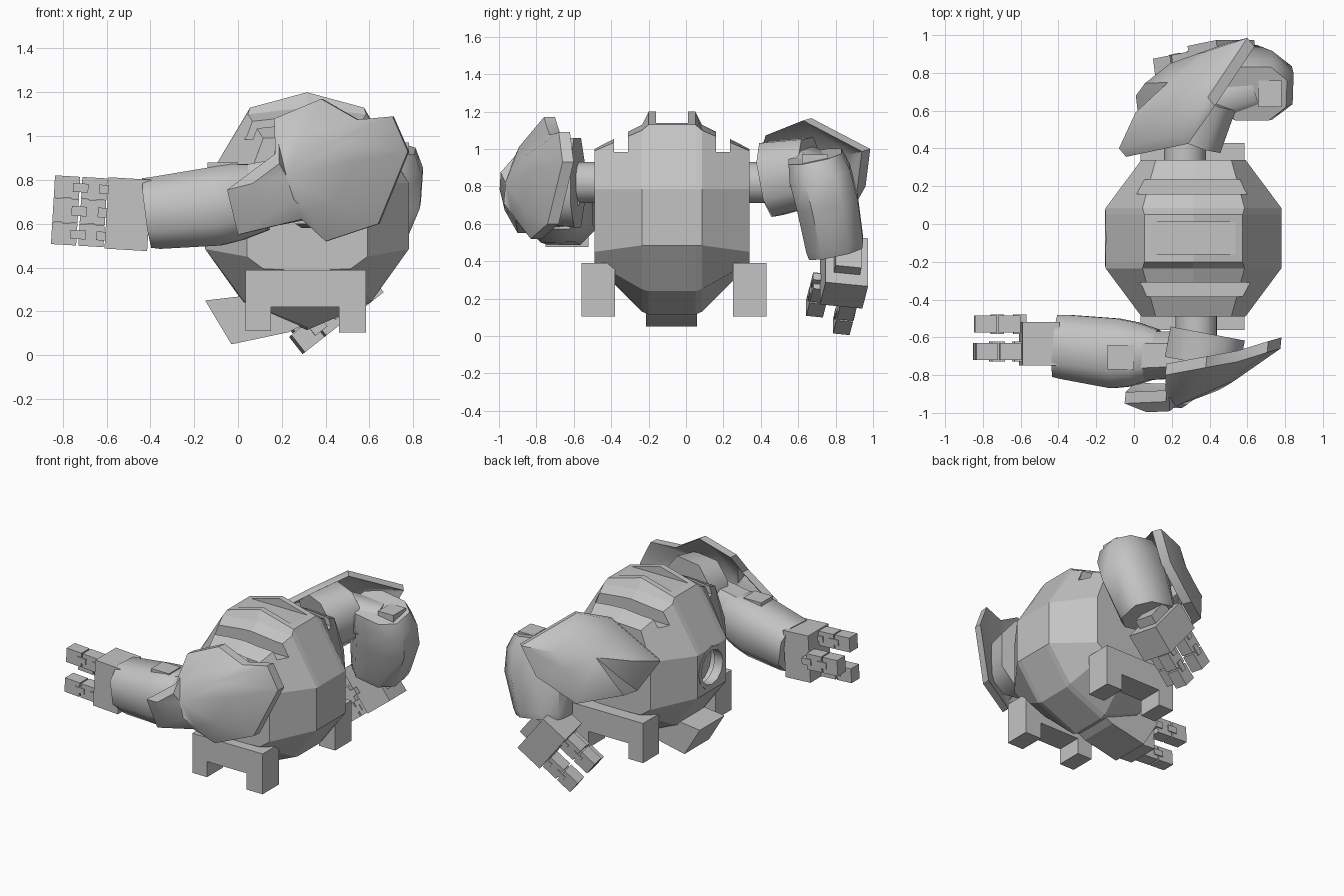
import bpy, bmesh, math
from mathutils import Vector, Matrix

cube = bpy.data.objects.get("Cube")
if cube:
    bpy.data.objects.remove(cube, do_unlink=True)

grey = bpy.data.materials.new("plain grey")
grey.use_nodes = True
grey.diffuse_color = (0.55, 0.55, 0.55, 1)
for node in grey.node_tree.nodes:
    if node.type == 'BSDF_PRINCIPLED':
        node.inputs["Base Color"].default_value = grey.diffuse_color


def finish(name, bm, smooth=0):
    bmesh.ops.recalc_face_normals(bm, faces=bm.faces)
    mesh = bpy.data.meshes.new(name)
    bm.to_mesh(mesh)
    bm.free()
    mesh.materials.append(grey)
    obj = bpy.data.objects.new(name, mesh)
    bpy.context.collection.objects.link(obj)
    if smooth:
        activate(obj)
        bpy.ops.object.shade_smooth_by_angle(angle=math.radians(smooth))
    return obj


def activate(obj):
    bpy.ops.object.select_all(action='DESELECT')
    obj.select_set(True)
    bpy.context.view_layer.objects.active = obj


def loft(name, rings, smooth=0):
    bm = bmesh.new()
    rows = [[bm.verts.new(p) for p in r] for r in rings]
    n = len(rows[0])
    for a, b in zip(rows, rows[1:]):
        for i in range(n):
            j = (i + 1) % n
            bm.faces.new((a[i], a[j], b[j], b[i]))
    bm.faces.new(rows[0])
    bm.faces.new(rows[-1])
    return finish(name, bm, smooth)


def box(name, x, y, z, frame=Matrix()):
    bm = bmesh.new()
    bmesh.ops.create_cube(bm, size=1)
    for v in bm.verts:
        v.co = [r[0] + (c + 0.5) * (r[1] - r[0]) for r, c in zip((x, y, z), v.co)]
    bm.transform(frame)
    return finish(name, bm)


def cylinder(name, centre, axis, radius, depth, sides=24):
    bm = bmesh.new()
    bmesh.ops.create_cone(bm, cap_ends=True, segments=sides, radius1=radius,
                          radius2=radius, depth=depth)
    turn = Vector((0, 0, 1)).rotation_difference(Vector(axis)).to_matrix().to_4x4()
    bm.transform(Matrix.Translation(centre) @ turn)
    return finish(name, bm, 40)


def cut(obj, cutter):
    cutter.hide_render = True
    mod = obj.modifiers.new("cut", 'BOOLEAN')
    mod.operation, mod.object, mod.solver = 'DIFFERENCE', cutter, 'EXACT'
    activate(obj)
    bpy.ops.object.modifier_apply(modifier=mod.name)
    bpy.data.objects.remove(cutter, do_unlink=True)


def limb(name, stations, side=(0, 1, 0), smooth=50):
    """Chamfered eight-sided tube; stations are (centre, half width, half height)."""
    along = Vector(stations[-1][0]) - Vector(stations[0][0])
    across = Vector(side)
    across = (across - along * across.dot(along) / along.length_squared).normalized()
    up = along.normalized().cross(across)
    k = 0.5
    outline = [(1, -k), (1, k), (k, 1), (-k, 1), (-1, k), (-1, -k), (-k, -1), (k, -1)]
    return loft(name, [[Vector(c) + across * a * w + up * b * h for a, b in outline]
                       for c, w, h in stations], smooth)


def pad(name, centre, rim, inward, bulge, thickness=0.06):
    """Domed plate: hub, bulged middle ring and rim, thickened towards the arm."""
    bm = bmesh.new()
    inward = Vector(inward).normalized()
    hub_co = Vector(centre)
    n = len(rim)
    edges = []
    for shift in (Vector(), inward * thickness):
        hub = bm.verts.new(hub_co + shift)
        ring = [bm.verts.new(hub_co.lerp(Vector(p), 0.55) - inward * bulge + shift) for p in rim]
        edge = [bm.verts.new(Vector(p) + shift) for p in rim]
        edges.append(edge)
        for i in range(n):
            j = (i + 1) % n
            bm.faces.new((hub, ring[i], ring[j]))
            bm.faces.new((ring[i], edge[i], edge[j], ring[j]))
    a, b = edges
    for i in range(n):
        j = (i + 1) % n
        bm.faces.new((a[i], a[j], b[j], b[i]))
    return finish(name, bm, 42)


# Body: ten-sided rings along y
MID_X = 0.315


def body_ring(y, half):
    right = [(MID_X + dx, y, z) for dx, z in half]
    left = [(MID_X - dx, y, z) for dx, z in reversed(half) if dx]
    return [Vector(p) for p in right + left]


end = [(0, 1.0), (0.2, 0.99), (0.275, 0.785), (0.275, 0.45), (0.2, 0.395), (0, 0.385)]
shoulder = [(0, 1.13), (0.27, 1.1), (0.465, 0.785), (0.465, 0.485), (0.29, 0.25), (0, 0.13)]
crown = [(0, 1.2), (0.26, 1.13), (0.465, 0.785), (0.465, 0.485), (0.29, 0.24), (0, 0.115)]
body = loft("body", [body_ring(-0.49, end), body_ring(-0.235, shoulder),
                     body_ring(-0.2, crown), body_ring(0.05, crown),
                     body_ring(0.085, shoulder), body_ring(0.34, end)])
for y0, y1, z in ((-0.16, 0.01, 1.14), (0.16, 0.235, 0.985), (-0.385, -0.31, 0.985)):
    cut(body, box("top_groove_cutter", (-0.5, 1.2), (y0, y1), (z, 1.5)))

# Round eye socket in the leading face
eye = (-0.12, -0.075, 0.645)
cut(body, cylinder("eye_cutter", eye, (1, 0, 0), 0.15, 0.16, 12))
socket = cylinder("eye_rim", eye, (1, 0, 0), 0.149, 0.065, 12)
cut(socket, cylinder("rim_cutter", eye, (1, 0, 0), 0.12, 0.2, 12))

# Jaw flap under the eye
flap = [(-0.15, 0.25), (0.02, 0.27), (0.3, 0.14), (0.23, 0.105), (-0.03, 0.05)]
loft("jaw_flap", [[Vector((x, y, z)) for x, z in flap] for y in (-0.215, 0.06)])

# Bracket feet and shoulder axles
bracket = [(0.035, 0.11), (0.15, 0.11), (0.15, 0.22), (0.46, 0.22),
           (0.46, 0.105), (0.585, 0.105), (0.585, 0.39), (0.035, 0.39)]
for label, y0, y1 in (("front", -0.56, -0.38), ("back", 0.25, 0.43)):
    loft(label + "_foot", [[Vector((x, y, z)) for x, z in bracket] for y in (y0, y1)])
cylinder("front_axle", (0.33, -0.54, 0.82), (0, 1, 0), 0.11, 0.2)
cylinder("back_axle", (0.27, 0.42, 0.82), (0, 1, 0), 0.11, 0.26)

# Front arm, reaching ahead
limb("front_shoulder", [((0.39, -0.58, 0.82), 0.2, 0.24), ((0.36, -0.74, 0.82), 0.2, 0.22)],
     side=(1, 0, 0))
limb("front_upper_arm", [((0.36, -0.69, 0.78), 0.12, 0.15), ((0.0, -0.7, 0.71), 0.13, 0.15)])
limb("front_forearm", [((0.12, -0.69, 0.72), 0.13, 0.15), ((0.0, -0.69, 0.7), 0.17, 0.175),
                       ((-0.1, -0.685, 0.68), 0.185, 0.18),
                       ((-0.37, -0.65, 0.65), 0.17, 0.165),
                       ((-0.41, -0.645, 0.65), 0.165, 0.16)])
box("front_elbow_hinge", (-0.14, 0.0), (-0.77, -0.64), (0.8, 0.88))
pad("front_shoulder_pad", (0.22, -0.965, 0.82),
    [(0.165, -0.80, 1.08), (0.38, -0.76, 1.17), (0.545, -0.73, 1.075), (0.705, -0.68, 1.09),
     (0.775, -0.66, 0.93), (0.64, -0.74, 0.6), (0.40, -0.83, 0.52), (0.29, -0.91, 0.62),
     (0.0, -0.90, 0.55), (-0.05, -0.95, 0.755), (0.17, -0.94, 0.92)], (0.1, 1, 0), 0.04)

# Back arm, hanging with a bent elbow
limb("back_shoulder", [((0.29, 0.46, 0.84), 0.18, 0.2), ((0.38, 0.68, 0.88), 0.17, 0.18)],
     side=(1, 0, 0))
limb("back_upper_arm", [((0.34, 0.63, 0.88), 0.12, 0.13), ((0.62, 0.72, 0.85), 0.13, 0.12)])
limb("back_forearm", [((0.63, 0.69, 0.96), 0.145, 0.18), ((0.635, 0.715, 0.87), 0.165, 0.21),
                      ((0.62, 0.755, 0.72), 0.165, 0.215),
                      ((0.56, 0.795, 0.49), 0.155, 0.18), ((0.55, 0.8, 0.45), 0.145, 0.17)])
box("back_elbow_hinge", (0.66, 0.78), (0.62, 0.76), (0.9, 0.97))
pad("back_shoulder_pad", (0.18, 0.75, 0.94),
    [(0.60, 0.985, 1.0), (0.39, 0.67, 1.165), (0.25, 0.47, 1.085), (-0.08, 0.40, 0.85),
     (0.03, 0.5, 0.65), (0.01, 0.68, 0.69), (0.25, 0.87, 0.64), (0.5, 0.96, 0.8)],
    (0.6, -0.7, -0.2), 0.045)


# Hands: two outer fingers face one broad thumb;
# local x is length, y points away from the body, z is the width
def hand(label, origin, length_dir, out):
    lx = Vector(length_dir).normalized()
    oy = Vector((0, out, 0))
    oy = (oy - lx * oy.dot(lx)).normalized()
    frame = Matrix((lx, oy, lx.cross(oy))).transposed().to_4x4()
    frame = Matrix.Translation(origin) @ frame
    box(label + "_wrist", (-0.06, 0.04), (-0.07, 0.07), (-0.09, 0.09), frame)
    box(label + "_palm", (0.0, 0.195), (-0.115, 0.115), (-0.163, 0.163), frame)
    digits = (("upper_finger", 0.04, 0.107, 0.05), ("lower_finger", 0.04, -0.107, 0.05),
              ("thumb", -0.105, 0, 0.055))
    for kind, y, z, half in digits:
        name = f"{label}_{kind}"
        wide = (y - 0.045, y + 0.045)
        tall = (z - half, z + half)
        pin = (z - 0.4 * half, z + 0.4 * half)
        box(name + "_base", (0.2, 0.315), wide, tall, frame)
        box(name + "_tip", (0.325, 0.44), wide, tall, frame)
        for x in (0.165, 0.285):
            box(name + "_hinge", (x, x + 0.07), (y - 0.052, y + 0.052), pin, frame)


hand("front_hand", (-0.405, -0.635, 0.638), (-1, 0, 0.06), -1)
hand("back_hand", (0.55, 0.86, 0.405), (-0.79, -0.16, -0.62), 1)
